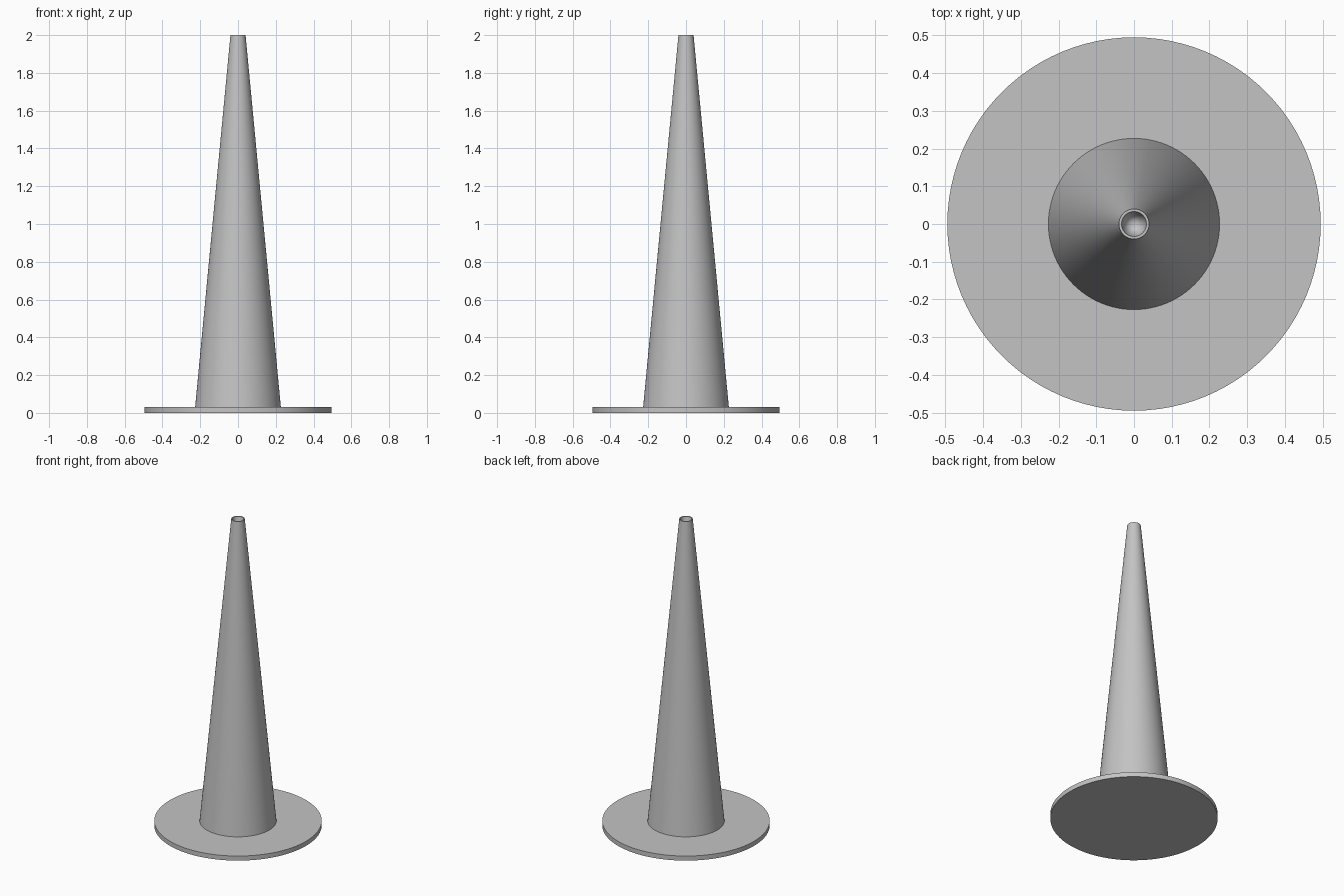
import bpy
import bmesh
import math

if "Cube" in bpy.data.objects:
    bpy.data.objects.remove(bpy.data.objects["Cube"])

SEGMENTS = 96

grey = bpy.data.materials.new("plain grey")
grey.diffuse_color = (0.55, 0.55, 0.55, 1.0)
grey.use_nodes = True
grey.node_tree.nodes["Principled BSDF"].inputs["Base Color"].default_value = grey.diffuse_color


def revolve(name, profile):
    """Spin an (r, z) profile, starting and ending on the axis, into a solid."""
    bm = bmesh.new()
    verts = [bm.verts.new((r, 0, z)) for r, z in profile]
    edges = [bm.edges.new(pair) for pair in zip(verts, verts[1:])]
    bmesh.ops.spin(bm, geom=verts + edges, cent=(0, 0, 0), axis=(0, 0, 1),
                   angle=math.tau, steps=SEGMENTS, use_duplicate=False)
    bmesh.ops.remove_doubles(bm, verts=bm.verts, dist=1e-5)
    bmesh.ops.recalc_face_normals(bm, faces=bm.faces)
    mesh = bpy.data.meshes.new(name)
    bm.to_mesh(mesh)
    bm.free()
    mesh.materials.append(grey)
    obj = bpy.data.objects.new(name, mesh)
    bpy.context.collection.objects.link(obj)
    bpy.ops.object.select_all(action='DESELECT')
    obj.select_set(True)
    bpy.context.view_layer.objects.active = obj
    bpy.ops.object.shade_smooth_by_angle(angle=math.radians(30))
    return obj


# Flat round foot
revolve("base_plate", [(0, 0), (0.495, 0), (0.495, 0.03), (0, 0.03)])

# Tapered body with a narrowing hole in its tip
revolve("cone_body", [(0, 0.03), (0.227, 0.03), (0.04, 2.0),
                      (0.033, 2.0), (0, 1.8)])
